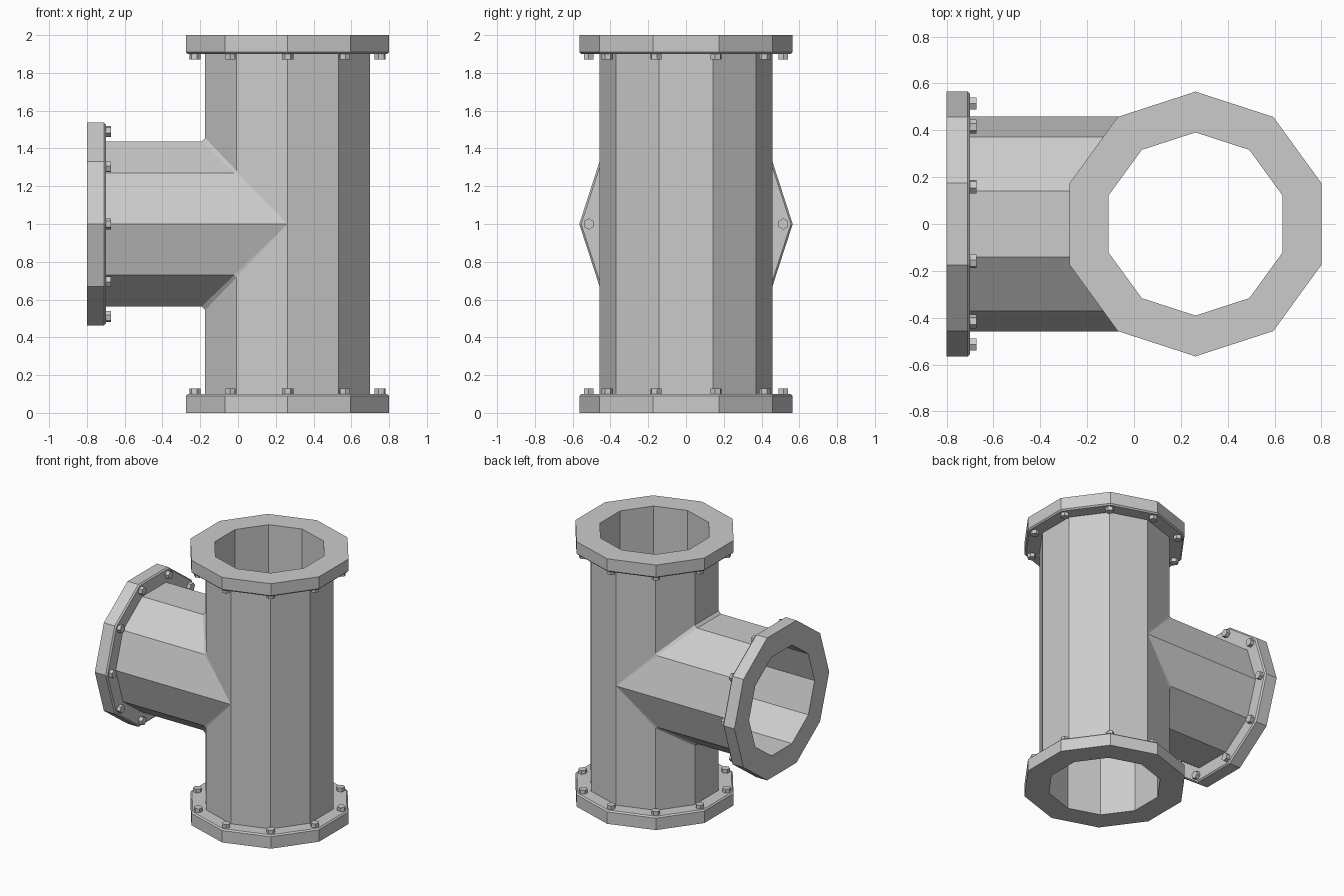
import bpy, bmesh
from math import sin, cos, pi
from mathutils import Matrix, Vector

if "Cube" in bpy.data.objects:
    bpy.data.objects.remove(bpy.data.objects["Cube"])

R_FL, R_OUT, R_IN, R_BOLT = 0.565, 0.459, 0.391, 0.515
THICK, N = 0.1, 10
CX = 0.8 - R_FL * cos(pi / 10)          # axis of the upright pipe
ZB = 1.0                                # axis height of the branch


def ring(r, n=N, start=pi / 2):
    return [(r * cos(start + 2 * pi * i / n), r * sin(start + 2 * pi * i / n)) for i in range(n)]


def face(bm, *pts):
    bm.faces.new([bm.verts.new(p) for p in pts])


def finish(bm, name, matrix=Matrix()):
    bmesh.ops.remove_doubles(bm, verts=bm.verts, dist=1e-4)
    bmesh.ops.dissolve_degenerate(bm, edges=bm.edges, dist=1e-5)
    bmesh.ops.recalc_face_normals(bm, faces=bm.faces)
    me = bpy.data.meshes.new(name)
    bm.to_mesh(me)
    bm.free()
    me.transform(matrix)
    ob = bpy.data.objects.new(name, me)
    bpy.context.collection.objects.link(ob)
    return ob


def tee_shell(bm, r, fillet):
    """Ten-sided upright pipe mitred with an equal pipe running to -x."""
    pts = ring(r)
    for i in range(N):
        a, b = pts[i], pts[(i + 1) % N]
        for s in (-1, 1):
            end = ZB + s * (1 - THICK)
            upright, seam = [], []
            for u, y in (a, b):
                d = max(0, -u)              # depth of the mitre at this corner
                e = d * fillet / r
                upright.append(((CX + u, y, end), (CX + u, y, ZB + s * (d + e))))
                seam.append((CX - d - e, y, ZB + s * d))
            (a0, a1), (b0, b1) = upright
            face(bm, a0, b0, b1, a1)
            if a[0] + b[0] < 0:
                # branch side panel, and the narrow chamfer along the seam
                face(bm, *seam, *[(-0.8 + THICK, p[1], p[2]) for p in reversed(seam)])
                if fillet:
                    face(bm, a1, b1, seam[1], seam[0])


# Hollow tee body with its three pipe ends closed by annular rims
bm = bmesh.new()
tee_shell(bm, R_OUT, 0.02)
tee_shell(bm, R_IN, 0)
po, pi_ = ring(R_OUT), ring(R_IN)
ends = [Matrix.Translation((CX, 0, 0)),
        Matrix.Translation((CX, 0, 2)) @ Matrix.Rotation(pi, 4, 'X'),
        Matrix.Translation((-0.8, 0, ZB)) @ Matrix.Rotation(pi / 2, 4, 'Y')]
for m in ends:
    for i in range(N):
        j = (i + 1) % N
        face(bm, *[m @ Vector((*p, THICK)) for p in (po[i], po[j], pi_[j], pi_[i])])
finish(bm, "tee_body")

# Flanges with a chamfered inner rim, each carrying ten hexagonal bolts
profile = [(R_IN, 0), (R_FL, 0), (R_FL, THICK - 0.01), (R_FL - 0.01, THICK), (R_IN, THICK)]
for label, m in zip(("bottom", "top", "branch"), ends):
    bm = bmesh.new()
    for k in range(len(profile)):
        (r0, h0), (r1, h1) = profile[k], profile[(k + 1) % len(profile)]
        c0, c1 = ring(r0), ring(r1)
        for i in range(N):
            j = (i + 1) % N
            face(bm, (*c0[i], h0), (*c0[j], h0), (*c1[j], h1), (*c1[i], h1))
    finish(bm, label + "_flange", m)

    bm = bmesh.new()
    for k, (x, y) in enumerate(ring(R_BOLT)):
        hexagon = [(x + u, y + v) for u, v in ring(0.03, 6, pi + 2 * pi * k / N)]
        lo, hi = THICK - 0.005, THICK + 0.028
        face(bm, *[(*p, hi) for p in hexagon])
        face(bm, *[(*p, lo) for p in reversed(hexagon)])
        for i in range(6):
            p, q = hexagon[i], hexagon[(i + 1) % 6]
            face(bm, (*p, lo), (*q, lo), (*q, hi), (*p, hi))
    finish(bm, label + "_bolts", m)
